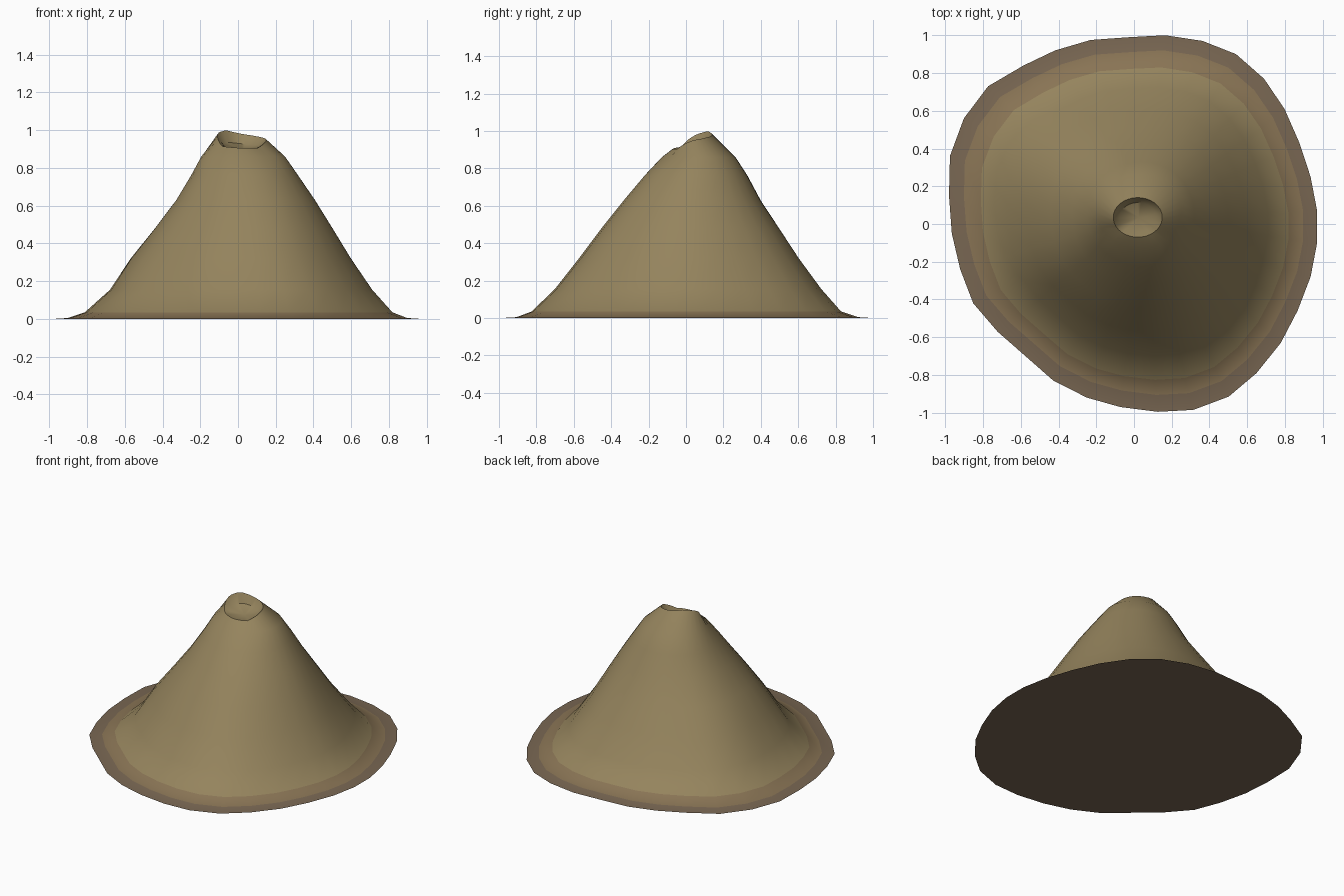
import bpy, math

if "Cube" in bpy.data.objects:
    bpy.data.objects.remove(bpy.data.objects["Cube"])

# Footprint outline, clockwise from the back
OUT = [(.17,1),(.37,.97),(.55,.9),(.7,.77),(.81,.61),(.89,.43),(.95,.25),(.985,.07),
       (.985,-.1),(.95,-.28),(.88,-.46),(.79,-.63),(.66,-.79),(.51,-.915),(.32,-.985),
       (.13,-.995),(-.07,-.97),(-.25,-.92),(-.43,-.83),(-.58,-.7),(-.73,-.57),(-.86,-.42),
       (-.93,-.24),(-.975,-.05),(-.99,.15),(-.985,.36),(-.91,.56),(-.78,.73),(-.59,.84),
       (-.42,.92),(-.23,.975),(-.02,.99)][::-1]
N = len(OUT)

# Rings: z, xmin, xmax, ymin, ymax, roundness
RINGS = [(0, -.99, .985, -1, 1, 0), (.005, -.91, .91, -.91, .92, 0),
         (.035, -.82, .83, -.83, .83, .05), (.155, -.685, .72, -.705, .725, .15),
         (.32, -.575, .605, -.575, .605, .3), (.48, -.445, .505, -.455, .5, .5),
         (.63, -.33, .41, -.335, .4, .7), (.76, -.25, .32, -.225, .33, .85),
         (.86, -.195, .25, -.13, .265, 1), (0, -.11, .15, -.07, .14, 1)]

# Crater lip height by angle
LIP = [(0,.95),(45,.965),(90,.98),(130,1),(165,.985),(190,.96),(215,.915),(270,.905),
       (310,.905),(335,.93),(360,.95)]


def lip(a):
    a = math.degrees(a) % 360
    for (a0, z0), (a1, z1) in zip(LIP, LIP[1:]):
        if a <= a1:
            return z0 + (z1 - z0) * (a - a0) / (a1 - a0)


def ring(z, x0, x1, y0, y1, rnd, lipped=False):
    pts = []
    for x, y in OUT:
        a = math.atan2(y, x)
        u = x * (1 - rnd) + math.cos(a) * rnd
        v = y * (1 - rnd) + math.sin(a) * rnd
        pts.append(((x0 + x1) / 2 + u * (x1 - x0) / 2,
                    (y0 + y1) / 2 + v * (y1 - y0) / 2, lip(a) if lipped else z))
    return pts


def material(name, col):
    m = bpy.data.materials.new(name)
    m.diffuse_color = (*col, 1)
    m.use_nodes = True
    m.node_tree.nodes["Principled BSDF"].inputs["Base Color"].default_value = m.diffuse_color
    return m


# Slopes
verts, faces, mats = [], [], []
for i, r in enumerate(RINGS):
    verts += ring(*r, lipped=i == len(RINGS) - 1)
# Crater bowl wall
rim = verts[-N:]
verts += [(.025 + (x - .025) * .75, .035 + (y - .035) * .75, .9 + (z - .9) * .35) for x, y, z in rim]
for k in range(len(RINGS)):
    for i in range(N):
        j = (i + 1) % N
        faces.append((k*N + i, k*N + j, (k+1)*N + j, (k+1)*N + i))
        mats.append(min(k, 2))
# Crater floor and underside
c = len(verts)
verts.append((.025, .035, .895))
for i in range(N):
    faces.append((c - N + i, c - N + (i + 1) % N, c))
    mats.append(2)
faces.append(tuple(range(N))[::-1])
mats.append(0)

mesh = bpy.data.meshes.new("mountain")
mesh.from_pydata(verts, [], faces)
for m in (material("skirt", (.19, .135, .085)), material("foot", (.25, .175, .09)),
          material("slope", (.30, .23, .11))):
    mesh.materials.append(m)
mesh.polygons.foreach_set("material_index", mats)
ob = bpy.data.objects.new("mountain", mesh)
bpy.context.collection.objects.link(ob)
bpy.context.view_layer.objects.active = ob
ob.select_set(True)
bpy.ops.object.shade_smooth_by_angle(angle=math.radians(40))
